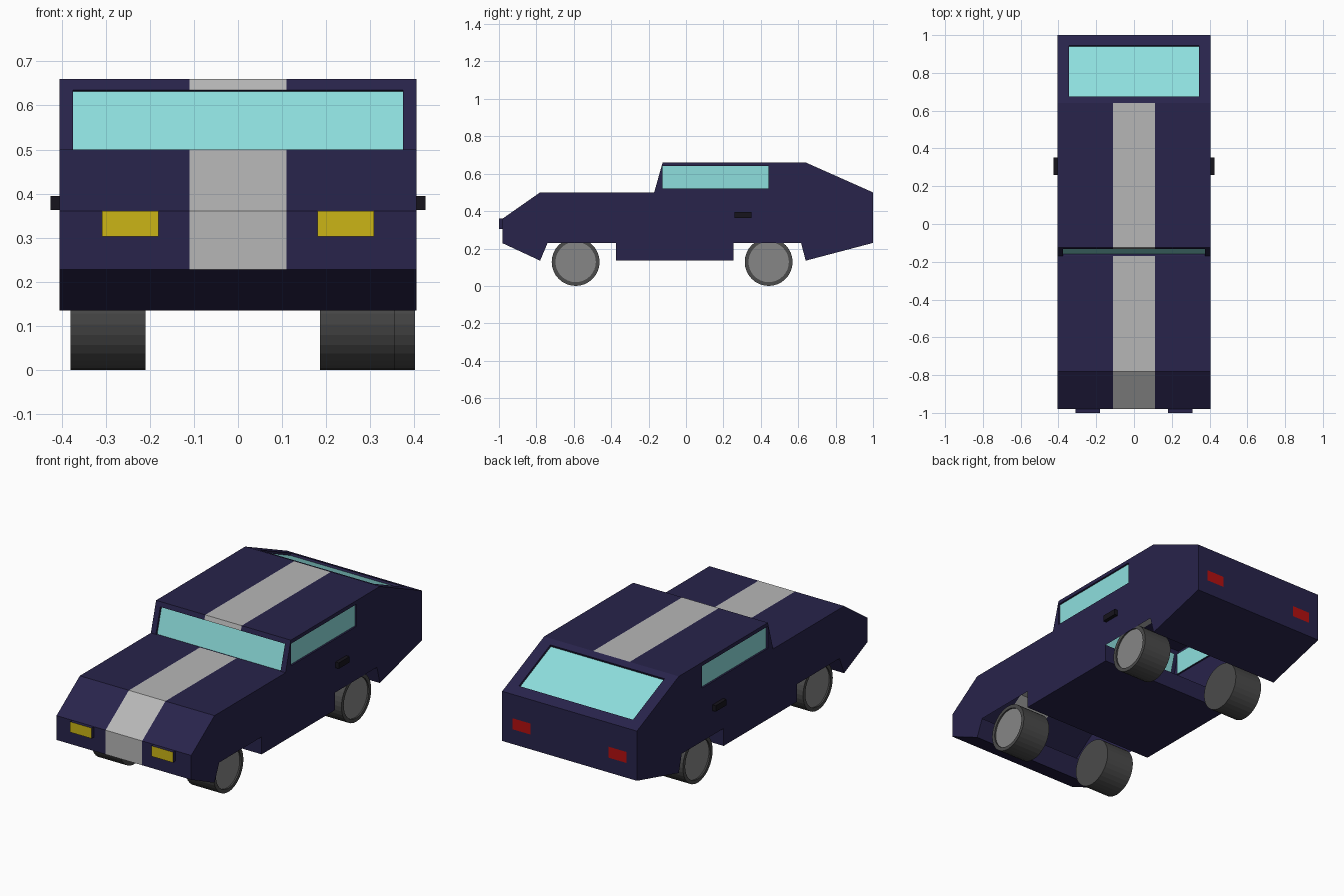
import bpy, bmesh, math
from mathutils import Vector, Matrix

if "Cube" in bpy.data.objects:
    bpy.data.objects.remove(bpy.data.objects["Cube"])


def material(name, r, g, b):
    m = bpy.data.materials.new(name)
    m.diffuse_color = (r, g, b, 1)
    m.use_nodes = True
    m.node_tree.nodes["Principled BSDF"].inputs["Base Color"].default_value = m.diffuse_color
    return m


PAINT = material("navy_paint", 0.021, 0.017, 0.07)
GLASS = material("glass", 0.27, 0.74, 0.73)
STRIPE = material("stripe_grey", 0.47, 0.47, 0.47)
LAMP = material("headlight_yellow", 0.6, 0.46, 0.008)
RED = material("tail_red", 0.45, 0.005, 0.005)
BLACK = material("handle_black", 0.008, 0.007, 0.012)
TYRE = material("tyre_grey", 0.07, 0.07, 0.07)
HUB = material("hub_grey", 0.24, 0.24, 0.24)


def finish(bm, name, mats):
    mesh = bpy.data.meshes.new(name)
    bm.to_mesh(mesh)
    bm.free()
    for m in mats:
        mesh.materials.append(m)
    obj = bpy.data.objects.new(name, mesh)
    bpy.context.collection.objects.link(obj)
    return obj


# Body: side profile (y, z) extruded across the width
W = 0.405
profile = [(-0.98, 0.36), (-0.78, 0.50), (-0.17, 0.50), (-0.125, 0.66),
           (0.64, 0.66), (1.0, 0.50), (1.0, 0.23), (0.64, 0.135),
           (0.615, 0.23), (0.255, 0.23), (0.255, 0.135), (-0.375, 0.135),
           (-0.375, 0.23), (-0.74, 0.23), (-0.78, 0.135), (-0.98, 0.228)]
body = bmesh.new()
side = body.faces.new([body.verts.new((-W, y, z)) for y, z in profile])
out = bmesh.ops.extrude_face_region(body, geom=[side], use_keep_orig=True)
bmesh.ops.translate(body, vec=(2 * W, 0, 0),
                    verts=[v for v in out["geom"] if isinstance(v, bmesh.types.BMVert)])
bmesh.ops.recalc_face_normals(body, faces=body.faces[:])


def on_profile(i, t, x=0.0):
    """Point on the strip between profile points i and i+1."""
    a, b = profile[i], profile[(i + 1) % len(profile)]
    return Vector((x, a[0] + (b[0] - a[0]) * t, a[1] + (b[1] - a[1]) * t))


def face_at(p):
    body.normal_update()
    for f in body.faces:
        if (abs(f.normal.dot(p - f.verts[0].co)) < 0.002
                and bmesh.geometry.intersect_face_point(f, p)):
            return f


def panel(p, cuts, mat, depth=0.0):
    """Cut a panel out of the face under p, colour it and push it in or out."""
    for axis, value in cuts:
        f = face_at(p)
        co, no = Vector(), Vector()
        co["xyz".index(axis)] = value
        no["xyz".index(axis)] = 1
        bmesh.ops.bisect_plane(body, geom=[f] + f.edges[:] + f.verts[:],
                               plane_co=co, plane_no=no, dist=1e-5)
    f = face_at(p)
    if depth:
        n = f.normal.copy()
        f = bmesh.ops.extrude_discrete_faces(body, faces=[f])["faces"][0]
        bmesh.ops.translate(body, verts=f.verts[:], vec=n * depth)
    f.material_index = mat


# Recessed windows
panel(on_profile(2, 0.45), [("x", -0.375), ("x", 0.375), ("z", 0.635)], 1, -0.012)
panel(on_profile(4, 0.5), [("x", -0.343), ("x", 0.343), ("y", 0.675), ("y", 0.945)], 1, -0.012)
for s in (-1, 1):
    panel(Vector((s * W, 0.15, 0.58)),
          [("z", 0.52), ("z", 0.64), ("y", -0.125), ("y", 0.44)], 1, -0.01)

# Racing stripe over nose, hood, windshield frame and roof
for i, t in ((15, 0.5), (0, 0.5), (1, 0.5), (2, 0.93), (3, 0.5)):
    panel(on_profile(i, t), [("x", -0.11), ("x", 0.11)], 2)

# Raised headlights and flush tail lights
for s in (-1, 1):
    panel(on_profile(15, 0.8, s * 0.244),
          [("z", 0.303), ("x", s * 0.18), ("x", s * 0.309)], 3, 0.02)
    panel(Vector((s * 0.288, 1.0, 0.34)),
          [("x", s * 0.235), ("x", s * 0.342), ("z", 0.31), ("z", 0.37)], 4)

# Open wheel arches
arches = [face_at(on_profile(i, 0.5)) for i in (8, 12)]
bmesh.ops.delete(body, geom=arches, context="FACES_ONLY")
finish(body, "car_body", [PAINT, GLASS, STRIPE, LAMP, RED])

# Door handles
for s, label in ((-1, "left"), (1, "right")):
    bm = bmesh.new()
    bmesh.ops.create_cube(bm, size=1, matrix=Matrix.Translation((s * 0.413, 0.305, 0.379))
                          @ Matrix.Diagonal((0.024, 0.092, 0.032, 1)))
    finish(bm, label + "_door_handle", [BLACK])


# Wheels: tyre cylinder with a slightly sunken hub on the outer face
def wheel(name, outer, y):
    s = 1 if outer > 0 else -1
    width, r = 0.17, 0.128
    bm = bmesh.new()
    bmesh.ops.create_cone(bm, cap_ends=True, segments=32, radius1=r, radius2=r, depth=width,
                          matrix=Matrix.Translation((outer - s * width / 2, y, r + 0.0))
                          @ Matrix.Rotation(math.pi / 2, 4, "Y"))
    bm.normal_update()
    cap = next(f for f in bm.faces if f.normal.x * s > 0.9)
    bmesh.ops.inset_individual(bm, faces=[cap], thickness=0.02)
    hub = bmesh.ops.extrude_discrete_faces(bm, faces=[cap])["faces"][0]
    bmesh.ops.translate(bm, verts=hub.verts[:], vec=(-s * 0.008, 0, 0))
    hub.material_index = 1
    finish(bm, name, [TYRE, HUB])


wheel("front_left_wheel", -0.38, -0.59)
wheel("rear_left_wheel", -0.38, 0.442)
wheel("front_right_wheel", 0.356, -0.59)
wheel("rear_right_wheel", 0.402, 0.442)
